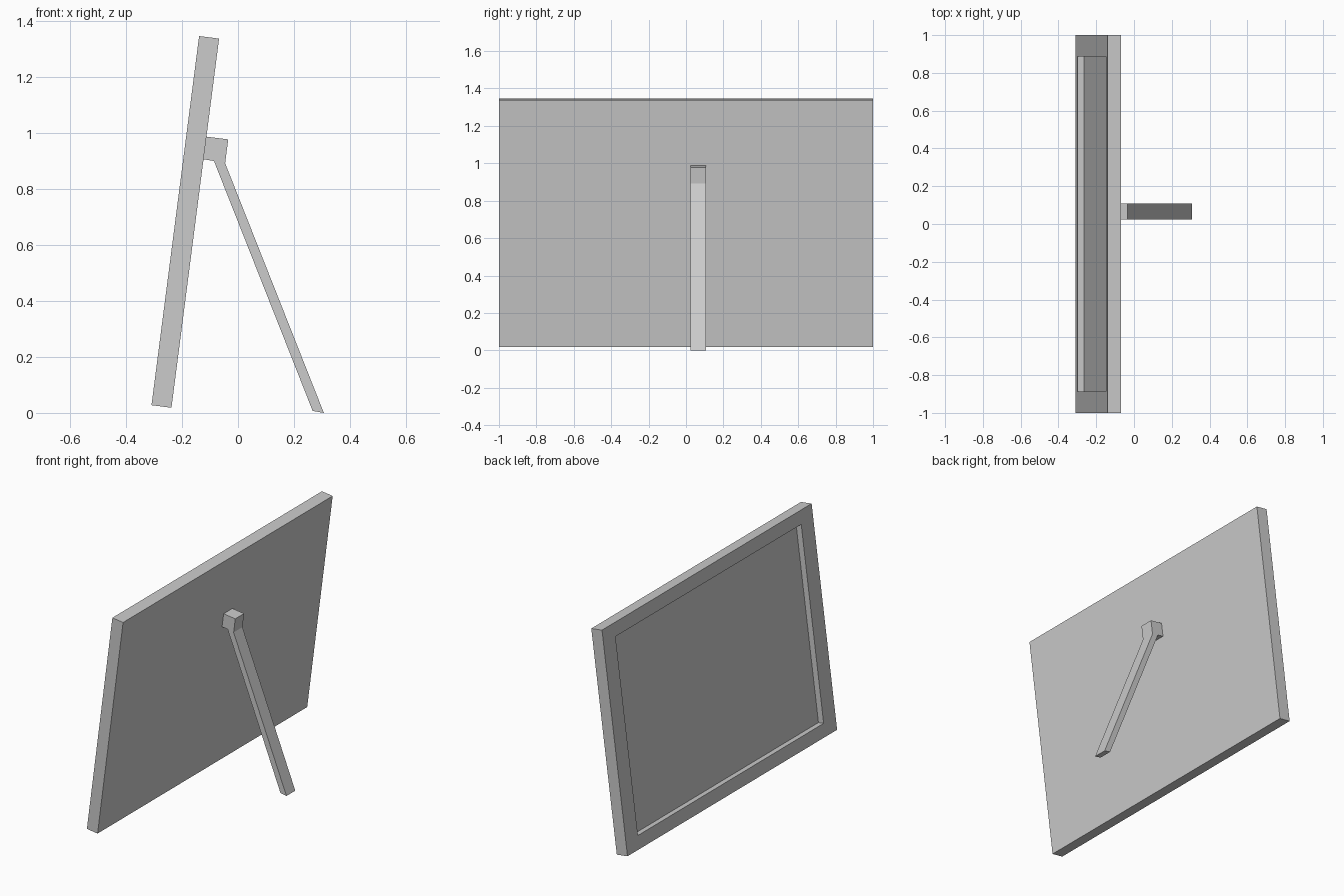
import bpy, bmesh
from math import radians
from mathutils import Matrix, Vector

if "Cube" in bpy.data.objects:
    bpy.data.objects.remove(bpy.data.objects["Cube"])


def finish(name, bm):
    bmesh.ops.recalc_face_normals(bm, faces=bm.faces)
    mesh = bpy.data.meshes.new(name)
    bm.to_mesh(mesh)
    bm.free()
    obj = bpy.data.objects.new(name, mesh)
    bpy.context.collection.objects.link(obj)
    return obj


# Picture frame: slab with a recessed panel on its -x face, leaning back
THICK, WIDTH, HEIGHT = 0.072, 2.0, 1.331
RIM_SIDE, RIM_TOP, DEPTH = 0.114, 0.08, 0.035
bm = bmesh.new()
bmesh.ops.create_cube(bm, size=1, matrix=Matrix.Diagonal((THICK, WIDTH, HEIGHT, 1)))
face = min(bm.faces, key=lambda f: f.calc_center_median().x)
bmesh.ops.inset_region(bm, faces=[face], thickness=RIM_TOP, use_even_offset=True)
bmesh.ops.scale(bm, verts=face.verts,
                vec=(1, (WIDTH / 2 - RIM_SIDE) / (WIDTH / 2 - RIM_TOP), 1))
recess = bmesh.ops.extrude_discrete_faces(bm, faces=[face])["faces"][0]
bmesh.ops.translate(bm, verts=recess.verts, vec=(DEPTH, 0, 0))
frame = finish("picture_frame", bm)
frame.location = (-0.1885, 0, 0.683)
frame.rotation_euler = (0, radians(7.35), 0)

# Rear stand: hinge block and sloping leg as one extruded side profile
Y0, Y1 = 0.024, 0.108
profile = [(-0.114, 0.988), (-0.035, 0.978), (-0.046, 0.893), (0.307, 0.0),
           (0.267, 0.007), (-0.086, 0.901), (-0.124, 0.907)]
bm = bmesh.new()
side = bm.faces.new([bm.verts.new((x, Y0, z)) for x, z in profile])
ext = bmesh.ops.extrude_face_region(bm, geom=[side])["geom"]
bmesh.ops.translate(bm, vec=Vector((0, Y1 - Y0, 0)),
                    verts=[g for g in ext if isinstance(g, bmesh.types.BMVert)])
finish("stand_leg", bm)
